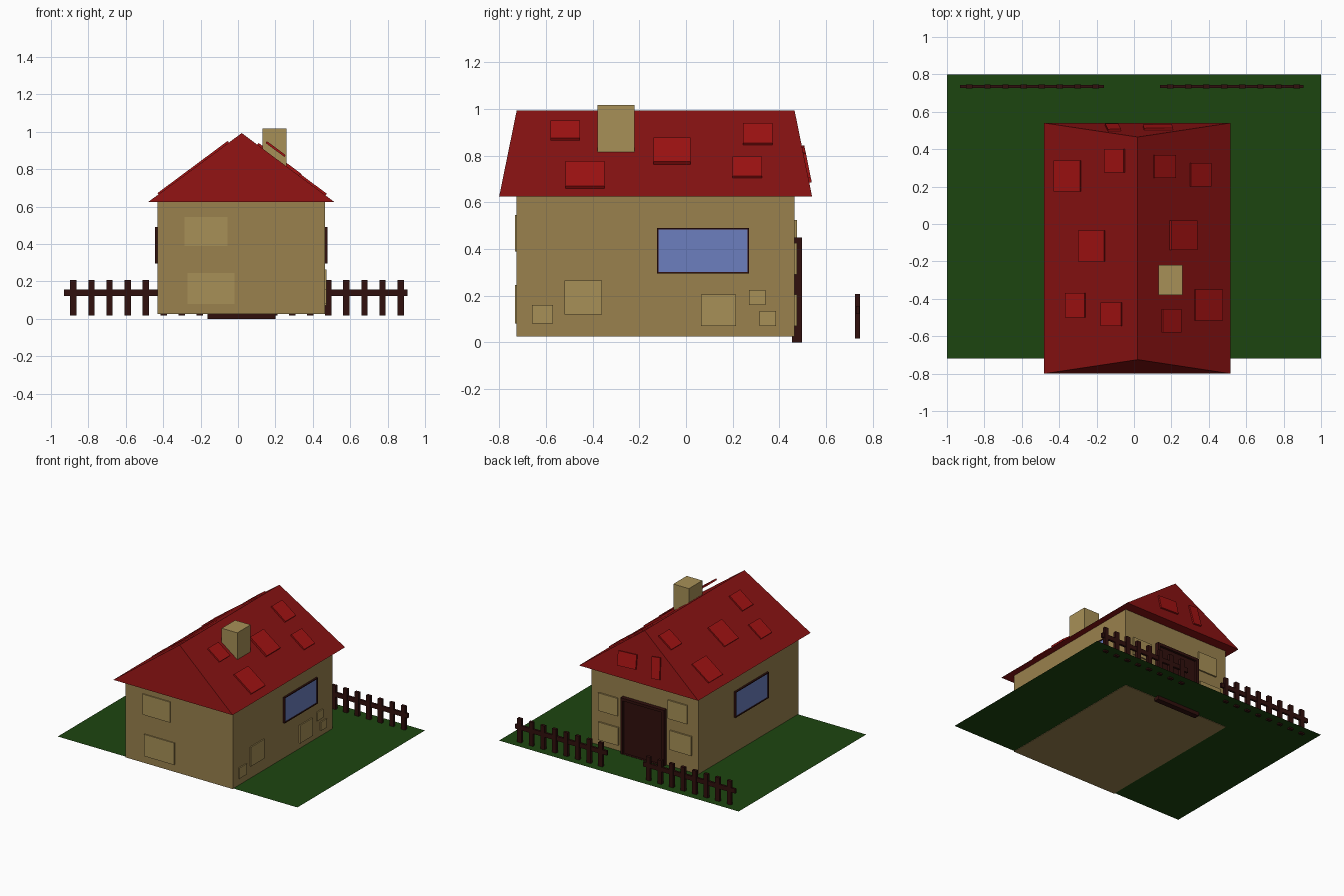
import bpy, bmesh, math
from mathutils import Matrix, Vector

if "Cube" in bpy.data.objects:
    bpy.data.objects.remove(bpy.data.objects["Cube"])


def material(name, rgb):
    m = bpy.data.materials.new(name)
    m.diffuse_color = (*rgb, 1)
    m.use_nodes = True
    m.node_tree.nodes["Principled BSDF"].inputs["Base Color"].default_value = m.diffuse_color
    return m


WALL = material("wall_tan", (0.32, 0.22, 0.075))
STONE = material("stone_tan", (0.39, 0.28, 0.095))
ROOF = material("roof_red", (0.25, 0.006, 0.006))
TILE = material("tile_red", (0.36, 0.006, 0.006))
GRASS = material("grass_green", (0.012, 0.06, 0.005))
WOOD = material("dark_wood", (0.03, 0.005, 0.004))
GLASS = material("glass_blue", (0.15, 0.21, 0.52))


def finish(name, bm, mat):
    bmesh.ops.recalc_face_normals(bm, faces=bm.faces)
    me = bpy.data.meshes.new(name)
    bm.to_mesh(me)
    bm.free()
    me.materials.append(mat)
    ob = bpy.data.objects.new(name, me)
    bpy.context.collection.objects.link(ob)
    return ob


def add_box(bm, x, y, z):
    """Box from (min, max) ranges."""
    lo, hi = zip(x, y, z)
    size = [b - a for a, b in zip(lo, hi)]
    mid = [(a + b) / 2 for a, b in zip(lo, hi)]
    bmesh.ops.create_cube(bm, size=1, matrix=Matrix.Translation(mid) @ Matrix.Diagonal((*size, 1)))


def boxes(name, mat, *ranges):
    bm = bmesh.new()
    for r in ranges:
        add_box(bm, *r)
    return finish(name, bm, mat)


def plate(name, mat, centre, u, n, size, thick=0.03, roll=0):
    """Slab whose outer face is centred on centre, with width axis u and normal n."""
    u, n = Vector(u).normalized(), Vector(n).normalized()
    rot = Matrix((u, n.cross(u), n)).transposed().to_4x4() @ Matrix.Rotation(roll, 4, 'Z')
    bm = bmesh.new()
    bmesh.ops.create_cube(bm, size=1, matrix=Matrix.Translation(Vector(centre) - n * thick / 2)
                          @ rot @ Matrix.Diagonal((*size, thick, 1)))
    return finish(name, bm, mat)


# Lawn (thin sheet)
bm = bmesh.new()
bmesh.ops.create_grid(bm, x_segments=1, y_segments=1, size=1,
                      matrix=Matrix.Translation((0, 0.04, 0.028)) @ Matrix.Diagonal((1, 0.76, 1, 1)))
finish("lawn", bm, GRASS)

# House body
X0, X1, Y0, Y1 = -0.43, 0.465, -0.725, 0.465
boxes("walls", WALL, ((X0, X1), (Y0, Y1), (0.025, 0.625)))

# Roof: overhanging eaves, ridge slightly shorter than the eaves
EL, ER, EZ, RX, RZ = -0.48, 0.515, 0.625, 0.02, 0.993
bm = bmesh.new()
a, b, c, d, e, f = [bm.verts.new(p) for p in (
    (EL, -0.80, EZ), (ER, -0.80, EZ), (ER, 0.54, EZ), (EL, 0.54, EZ),
    (RX, -0.725, RZ), (RX, 0.465, RZ))]
for face in ((a, b, c, d), (a, b, e), (c, d, f), (b, c, f, e), (d, a, e, f)):
    bm.faces.new(face)
finish("roof", bm, ROOF)

# Chimney
boxes("chimney", STONE, ((0.13, 0.26), (-0.38, -0.22), (0.75, 1.017)))

# Loose tiles on the two main slopes: x range, y range, extra lift
run, rise = ER - RX, RZ - EZ
for i, (xa, xb, ya, yb, lift) in enumerate((
        (-0.43, -0.29, 0.175, 0.34, 0), (-0.16, -0.055, 0.275, 0.40, 0),
        (-0.30, -0.16, -0.20, -0.035, 0), (-0.37, -0.265, -0.50, -0.37, 0),
        (-0.18, -0.07, -0.545, -0.42, 0), (0.11, 0.225, 0.245, 0.37, 0),
        (0.305, 0.415, 0.20, 0.325, 0), (0.20, 0.34, -0.14, 0.02, 0.005),
        (0.33, 0.475, -0.515, -0.35, 0), (0.155, 0.255, -0.58, -0.455, 0.043))):
    s = 1 if xa > 0 else -1
    x = (xa + xb) / 2
    z = RZ - abs(x - RX) * rise / run + 0.014 + lift
    plate(f"roof_tile_{i + 1}", TILE, (x, (ya + yb) / 2, z), (run, 0, -s * rise), (s * rise, 0, run),
          ((xb - xa) * math.hypot(run, rise) / run, yb - ya), 0.012 if lift > 0.01 else 0.02)

# Tiles on the back gable
for i, (x, z, w, h, roll) in enumerate(((0.128, 0.762, 0.155, 0.105, 0.05), (-0.112, 0.765, 0.07, 0.155, 0.1))):
    y = 0.54 - 0.075 * (z - EZ) / rise + 0.011
    plate(f"gable_tile_{i + 1}", TILE, (x, y, z), (-1, 0, 0), (0, rise, 0.075), (w, h), 0.015, roll)

# Stones set in the walls
for i, (xr, zr) in enumerate((((-0.285, -0.055), (0.39, 0.545)), ((-0.27, -0.02), (0.08, 0.245)))):
    boxes(f"front_stone_{i + 1}", STONE, (xr, (Y0 - 0.008, Y0 + 0.02), zr))
for i, (yr, zr) in enumerate((((-0.52, -0.36), (0.12, 0.265)), ((-0.66, -0.57), (0.08, 0.16)),
                              ((0.065, 0.215), (0.07, 0.205)), ((0.27, 0.34), (0.16, 0.225)),
                              ((0.315, 0.385), (0.07, 0.135)))):
    boxes(f"right_stone_{i + 1}", STONE, ((X1 - 0.02, X1 + 0.009), yr, zr))
for i, (xr, zr) in enumerate((((0.24, 0.40), (0.29, 0.425)), ((0.235, 0.40), (0.07, 0.205)),
                              ((-0.34, -0.18), (0.385, 0.525)), ((-0.375, -0.195), (0.155, 0.30)))):
    boxes(f"back_stone_{i + 1}", STONE, (xr, (Y1 - 0.02, Y1 + 0.011), zr))

# Side windows: four frame bars and a pane
for side, x, s, ya, yb in (("right", X1, 1, -0.125, 0.27), ("left", X0, -1, -0.355, 0.04)):
    xr = sorted((x - s * 0.01, x + s * 0.014))
    t, za, zb = 0.007, 0.295, 0.49
    boxes(f"{side}_window_frame", WOOD,
          (xr, (ya, ya + t), (za, zb)), (xr, (yb - t, yb), (za, zb)),
          (xr, (ya, yb), (za, za + t)), (xr, (ya, yb), (zb - t, zb)))
    boxes(f"{side}_window_pane", GLASS,
          (sorted((x - s * 0.01, x + s * 0.008)), (ya + t, yb - t), (za + t, zb - t)))

# Back door: frame and recessed leaf
yr = (0.455, 0.497)
boxes("door_frame", WOOD, ((-0.163, -0.143), yr, (0, 0.45)), ((0.18, 0.20), yr, (0, 0.45)),
      ((-0.163, 0.20), yr, (0.43, 0.45)), ((-0.163, 0.20), yr, (0, 0.03)))
boxes("door_leaf", WOOD, ((-0.143, 0.18), (0.455, 0.48), (0.02, 0.43)))

# Two fences: rail and eight pickets each
for side, x0, x1, first in (("left", -0.93, -0.16, -0.88), ("right", 0.14, 0.905, 0.193)):
    parts = [((x0, x1), (0.727, 0.743), (0.122, 0.156))]
    for k in range(8):
        p = first + k * 0.0966
        parts.append(((p - 0.017, p + 0.017), (0.724, 0.746), (0.017, 0.207)))
    boxes(f"{side}_fence", WOOD, *parts)
